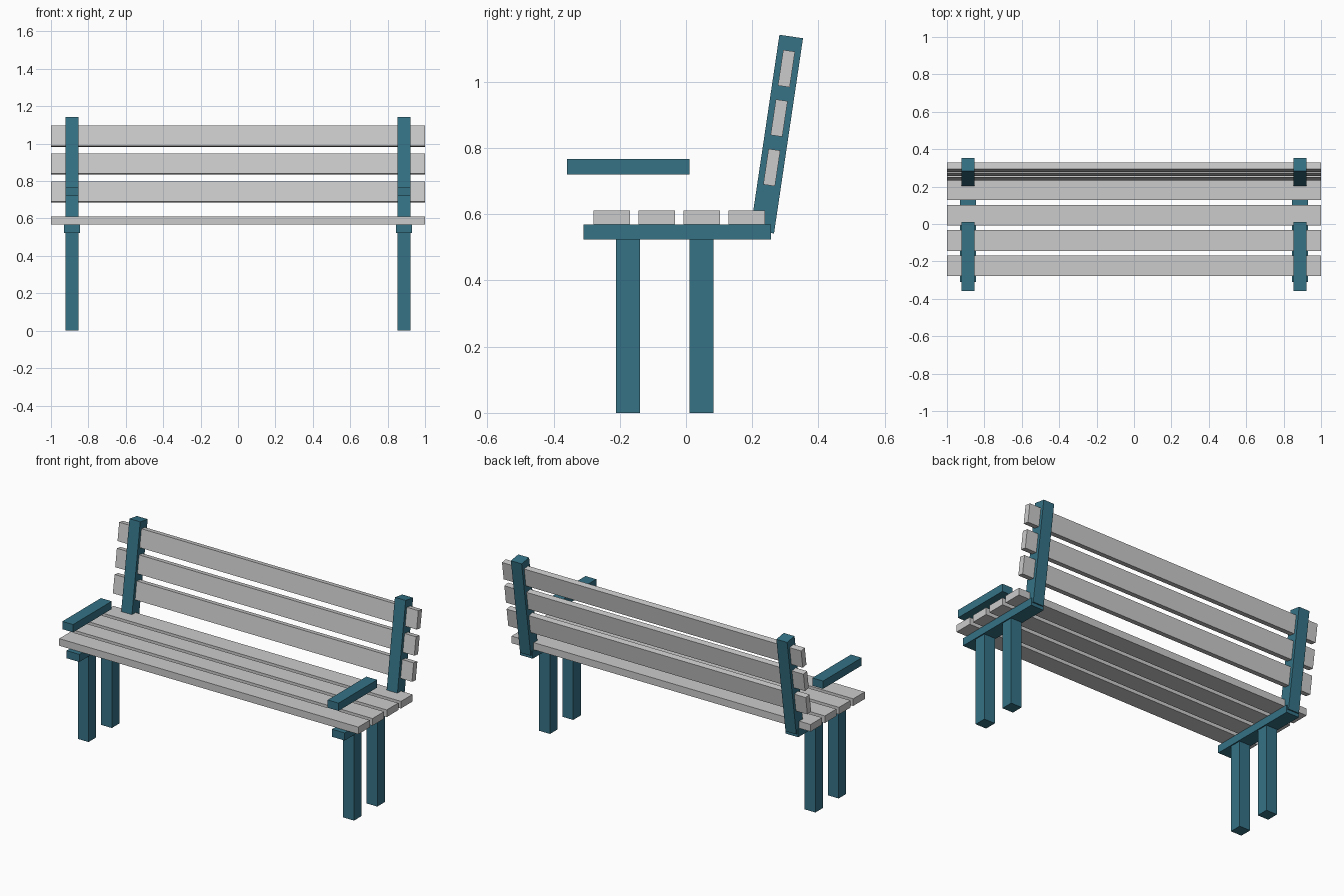
import bpy
from math import radians, sin, cos

if "Cube" in bpy.data.objects:
    bpy.data.objects.remove(bpy.data.objects["Cube"])

teal = bpy.data.materials.new("teal_paint")
teal.diffuse_color = (0.035, 0.17, 0.24, 1)
teal.use_nodes = True
teal.node_tree.nodes["Principled BSDF"].inputs["Base Color"].default_value = teal.diffuse_color

TILT = radians(8.45)      # backrest lean
SIDE_X = 0.8875           # centre of the side frames


def box(name, centre, size, tilt=0.0, mat=None):
    """Box with applied size, optionally leaning backwards."""
    bpy.ops.mesh.primitive_cube_add(size=1, location=centre)
    ob = bpy.context.object
    ob.name = name
    ob.scale = size
    bpy.ops.object.transform_apply(location=False, rotation=False, scale=True)
    ob.rotation_euler.x = -tilt
    if mat:
        ob.data.materials.append(mat)
    return ob


def on_back(d):
    """Point (y, z) at distance d along the leaning backrest axis."""
    return 0.274 + d * sin(TILT), 0.842 + d * cos(TILT)


# Side frames: legs, seat rail, back post and armrest, left and right
for side, s in (("left", -1), ("right", 1)):
    x = s * SIDE_X
    box(f"{side}_front_leg", (x, -0.175, 0.2625), (0.072, 0.072, 0.525), mat=teal)
    box(f"{side}_rear_leg", (x, 0.047, 0.2625), (0.072, 0.072, 0.525), mat=teal)
    box(f"{side}_seat_rail", (x, -0.026, 0.546), (0.085, 0.566, 0.046), mat=teal)
    box(f"{side}_back_post", (x, *on_back(0)), (0.072, 0.072, 0.596), TILT, teal)
    box(f"{side}_armrest", (x, -0.1745, 0.743), (0.072, 0.369, 0.047), mat=teal)

# Seat slats
for i in range(4):
    box(f"seat_slat_{i + 1}", (0, -0.224 + i * 0.1357, 0.59), (2, 0.11, 0.043))

# Backrest slats, passing through the posts
for i in range(3):
    box(f"back_slat_{i + 1}", (0, *on_back(-0.102 + i * 0.151)), (2, 0.036, 0.109), TILT)
